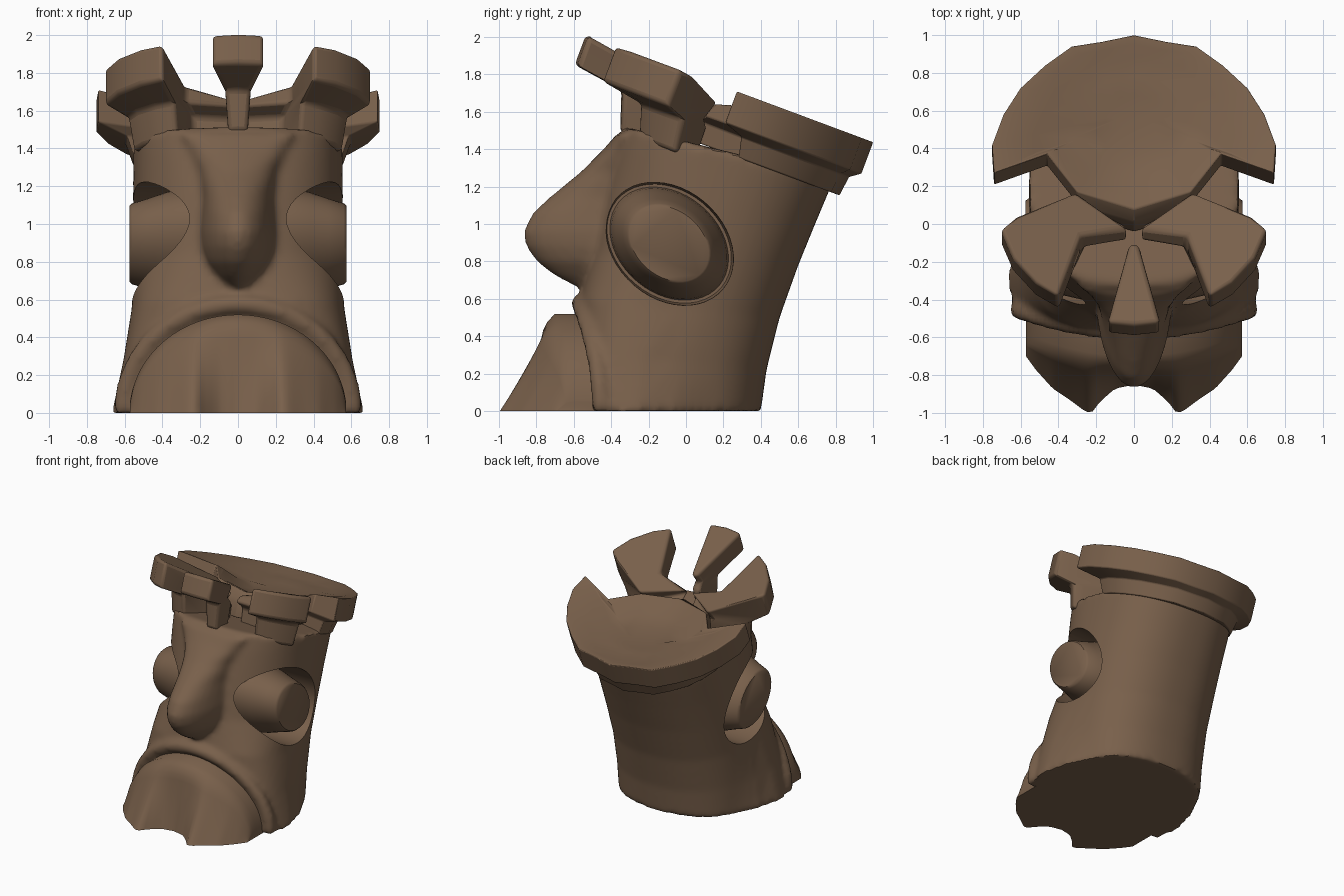
import bpy, bmesh, math
from mathutils import Vector

if "Cube" in bpy.data.objects:
    bpy.data.objects.remove(bpy.data.objects["Cube"])

stone = bpy.data.materials.new("brown stone")
stone.diffuse_color = (0.19, 0.117, 0.07, 1)
stone.use_nodes = True
stone.node_tree.nodes["Principled BSDF"].inputs["Base Color"].default_value = stone.diffuse_color
TAU = 2 * math.pi


def finish(bm, name, angle=35):
    bmesh.ops.recalc_face_normals(bm, faces=bm.faces)
    me = bpy.data.meshes.new(name)
    bm.to_mesh(me)
    bm.free()
    ob = bpy.data.objects.new(name, me)
    bpy.context.collection.objects.link(ob)
    me.materials.append(stone)
    smooth(ob, angle)
    return ob


def select(ob):
    bpy.ops.object.select_all(action='DESELECT')
    ob.select_set(True)
    bpy.context.view_layer.objects.active = ob


def smooth(ob, angle):
    select(ob)
    bpy.ops.object.shade_smooth_by_angle(angle=math.radians(angle))


def add_loft(bm, rings):
    """Skin a list of equal-length rings and cap both ends."""
    vs = [[bm.verts.new(p) for p in r] for r in rings]
    n = len(vs[0])
    for a, b in zip(vs, vs[1:]):
        for i in range(n):
            bm.faces.new((a[i], a[(i + 1) % n], b[(i + 1) % n], b[i]))
    bm.faces.new(vs[0])
    bm.faces.new(vs[-1])


def modify(ob, kind, **props):
    m = ob.modifiers.new(kind.title(), kind)
    for k, v in props.items():
        setattr(m, k, v)
    select(ob)
    bpy.ops.object.modifier_apply(modifier=m.name)


def spow(v, n):
    return math.copysign(abs(v) ** (2 / n), v)


# leaning tower: front y, front z, back y, back z, front half width, front squareness
body = bmesh.new()
levels = [(-.55, 0, .40, 0, .67, 5), (-.55, .30, .43, .22, .61, 4.5),
          (-.56, .60, .50, .50, .565, 3.2), (-.50, .85, .60, .78, .56, 2.3),
          (-.44, 1.15, .69, 1.0, .56, 2.3), (-.37, 1.40, .77, 1.19, .56, 2.6),
          (-.33, 1.52, .79, 1.25, .555, 2.8)]
rings = []
for yf, zf, yb, zb, w, nf in levels:
    ring, mid, half = [], (yf + yb) / 2, (yb - yf) / 2
    for i in range(64):
        a = TAU * i / 64
        n = nf if math.sin(a) < 0 else 2.3
        y = mid + half * spow(math.sin(a), n)
        t = (y - yf) / (yb - yf)
        flare = min(1, max(0, (.15 - y) / .4))
        width = .555 + (w - .555) * flare * flare * (3 - 2 * flare)
        ring.append((width * spow(math.cos(a), n), y, zf + (zb - zf) * t))
    rings.append(ring)
add_loft(body, rings)

# nose: height, tip y, half width
nose = [(.66, -.58, .07), (.73, -.71, .13), (.80, -.80, .18), (.88, -.855, .20),
        (.96, -.87, .205), (1.06, -.82, .195), (1.15, -.72, .19),
        (1.28, -.56, .21), (1.40, -.44, .26), (1.48, -.37, .3)]
add_loft(body, [[(w * math.cos(TAU * i / 32), -.33 + (.33 + y) * -math.sin(TAU * i / 32)
                  if math.sin(TAU * i / 32) < 0 else -.33 + .1 * math.sin(TAU * i / 32), z)
                 for i in range(32)] for z, y, w in nose])

# arched lip over the mouth
lip = []
for k in range(41):
    a = math.pi * k / 40
    p = Vector((.61 * math.cos(a), -.455 - .11 * math.sin(a) ** 2, .575 * math.sin(a)))
    out = Vector((math.cos(a), 0, math.sin(a)))
    lip.append([p + .05 * (math.cos(TAU * j / 16) * out + Vector((0, math.sin(TAU * j / 16), 0)))
                for j in range(16)])
add_loft(body, lip)
body = finish(body, "tower_body")
modify(body, 'REMESH', mode='VOXEL', voxel_size=0.022)
modify(body, 'SMOOTH', factor=0.5, iterations=7)


def eye_ring(x, ry, rz):
    c, s = math.cos(math.radians(-40)), math.sin(math.radians(-40))
    pts = []
    for i in range(48):
        u, v = ry * math.cos(TAU * i / 48), rz * math.sin(TAU * i / 48)
        pts.append((x, -.09 + u * c - v * s, .895 + u * s + v * c))
    return pts


# eye sockets cut into both sides, with a flat-ended eyeball in each
for side, label in ((1, "right"), (-1, "left")):
    bm = bmesh.new()
    add_loft(bm, [eye_ring(side * x, .375 * k, .29 * k)
                  for x, k in ((.21, .97), (.3, .99), (.5, 1), (.8, 1.03))])
    cutter = finish(bm, "socket_cutter")
    modify(body, 'BOOLEAN', operation='DIFFERENCE', solver='EXACT', object=cutter)
    bpy.data.objects.remove(cutter)
    bm = bmesh.new()
    add_loft(bm, [eye_ring(side * x, .25 * k, .19 * k)
                  for x, k in ((.2, 1.4), (.28, 1.36), (.38, 1.26), (.48, 1.1), (.56, .99), (.575, .93))])
    finish(bm, "eyeball_" + label, 50)
smooth(body, 40)


# apron in the mouth: sloping arch-shaped front with a scalloped foot
def foot(x):
    pts = [(0, -.85), (.1, -.87), (.18, -.94), (.225, -1.0), (.26, -.99), (.34, -.93),
           (.43, -.87), (.52, -.77), (.6, -.66)]
    for (x0, y0), (x1, y1) in zip(pts, pts[1:]):
        if x <= x1:
            return y0 + (y1 - y0) * (x - x0) / (x1 - x0)
    return pts[-1][1]


bm = bmesh.new()
NU, NT = 64, 12
grid = []
for i in range(NU + 1):
    u = math.sin((i / NU - .5) * math.pi) * .995
    x, h = .575 * u, .52 * math.sqrt(1 - u * u)
    col = []
    for j in range(NT + 1):
        t = j / NT
        top = -.75 + .12 * u * u + .05 * max(0, t - .88) / .12
        col.append(bm.verts.new((x, top + (foot(abs(x)) - top) * (1 - t) ** 1.15, h * t)))
    grid.append(col)
for i in range(NU):
    for j in range(NT):
        bm.faces.new((grid[i][j], grid[i + 1][j], grid[i + 1][j + 1], grid[i][j + 1]))
ext = bmesh.ops.extrude_face_region(bm, geom=bm.faces[:])
for v in ext["geom"]:
    if isinstance(v, bmesh.types.BMVert):
        v.co.y = -.42
finish(bm, "mouth_apron", 50)


def shrink(pts, cx, cy, kx, ky):
    return [(cx + (x - cx) * kx, cy + (y - cy) * ky) for x, y in pts]


# battlements: outlines on the tilted top plane, lofted down along its normal;
# dip(x, y) sinks the top surface, dished adds a hollow inside the rim
def battlement(name, outline, thick, lower, depth, dip, dished=False):
    bm = bmesh.new()

    def ring(pts, d, sink=0):
        return [(x, y - .35 * d, 1.81 - .372 * y - .937 * d - (dip(abs(x), y) if d == 0 else 0) - sink)
                for x, y in pts]

    mid = [((a + 4 * c) / 5, (b + 4 * d) / 5) for (a, b), (c, d) in zip(outline, lower)]
    rings = [ring(lower, depth), ring(mid, thick + .04), ring(outline, thick), ring(outline, 0)]
    if dished:
        rings += [ring(shrink(outline, 0, .6, k, k), 0, s)
                  for k, s in ((.88, .01), (.7, .045), (.45, .05), (.2, .05))]
    add_loft(bm, rings)
    ob = finish(bm, name, 40)
    modify(ob, 'BEVEL', width=.026, segments=3, limit_method='ANGLE', angle_limit=math.radians(35))
    smooth(ob, 40)


# narrow front merlon
battlement("front_merlon", [(-.025, -.1), (-.14, -.52), (0, -.535), (.14, -.52), (.025, -.1)],
           .17, [(-.03, -.03), (-.055, -.2), (0, -.205), (.055, -.2), (.03, -.03)], .42,
           lambda x, y: .08 if y > -.2 else 0)

# wedge-shaped side merlons, sinking towards the middle
wedge = [(.03, -.02), (.28, -.06), (.4, -.38), (.52, -.31), (.64, -.18), (.705, -.03), (.62, .04), (.31, .17)]
for side, label in ((1, "right"), (-1, "left")):
    pts = [(side * x, y) for x, y in wedge]
    battlement("side_merlon_" + label, pts, .2, shrink(pts, side * .08, .24, .76, .56), .42,
               lambda x, y: .16 if x < .1 else .1 if x < .35 else 0)

# wide back merlon with a dished floor
half = [(.3, .17), (.46, .37), (.74, .27), (.75, .42), (.69, .58), (.6, .72), (.47, .84), (.33, .94), (.17, .965)]
back = [(0, .08)] + half + [(0, 1.0)] + [(-x, y) for x, y in reversed(half)]
neck = [(x, y - (.18 if abs(x) < .3 and y < .4 else 0)) for x, y in shrink(back, 0, .75, .74, .74)]
battlement("back_merlon", back, .18, neck, .33,
           lambda x, y: .14 * max(0, 1 - (x / .62) ** 2 - ((y - .1) / .7) ** 2), True)
